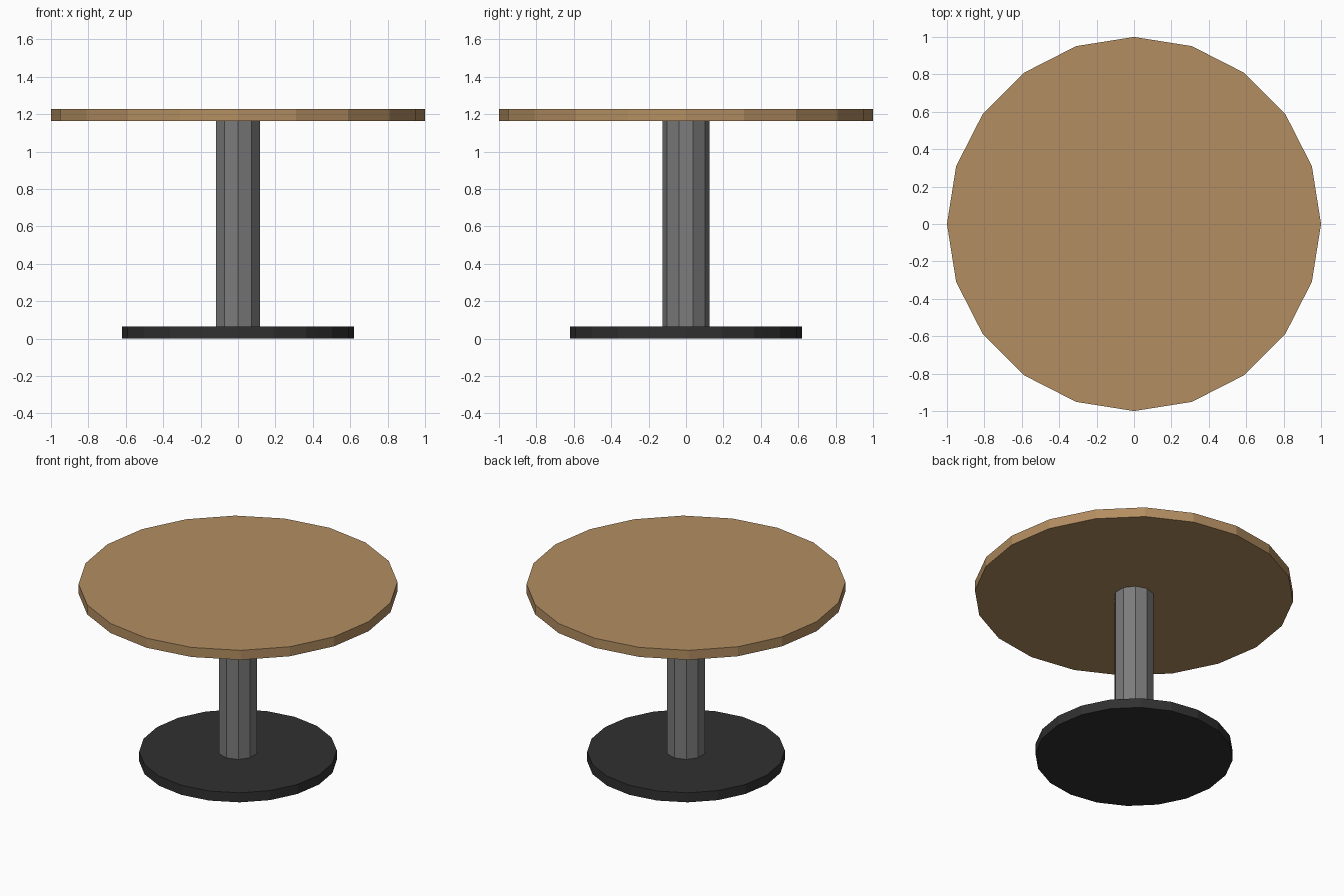
import bpy

if "Cube" in bpy.data.objects:
    bpy.data.objects.remove(bpy.data.objects["Cube"])


def material(name, color):
    mat = bpy.data.materials.new(name)
    mat.diffuse_color = (*color, 1.0)
    mat.use_nodes = True
    mat.node_tree.nodes["Principled BSDF"].inputs["Base Color"].default_value = mat.diffuse_color
    return mat


def disc(name, sides, radius, z0, z1, mat=None):
    bpy.ops.mesh.primitive_cylinder_add(
        vertices=sides, radius=radius, depth=z1 - z0,
        location=(0, 0, (z0 + z1) / 2))
    obj = bpy.context.object
    obj.name = name
    if mat:
        obj.data.materials.append(mat)
    return obj


wood = material("wood", (0.45, 0.27, 0.12))
black = material("black_metal", (0.03, 0.03, 0.03))
steel = material("grey_metal", (0.2, 0.2, 0.2))

# Floor plate, column and round top, stacked
disc("base", 20, 0.62, 0.0, 0.066, black)
disc("column", 10, 0.125, 0.066, 1.163, steel)
disc("table_top", 20, 1.0, 1.163, 1.229, wood)
